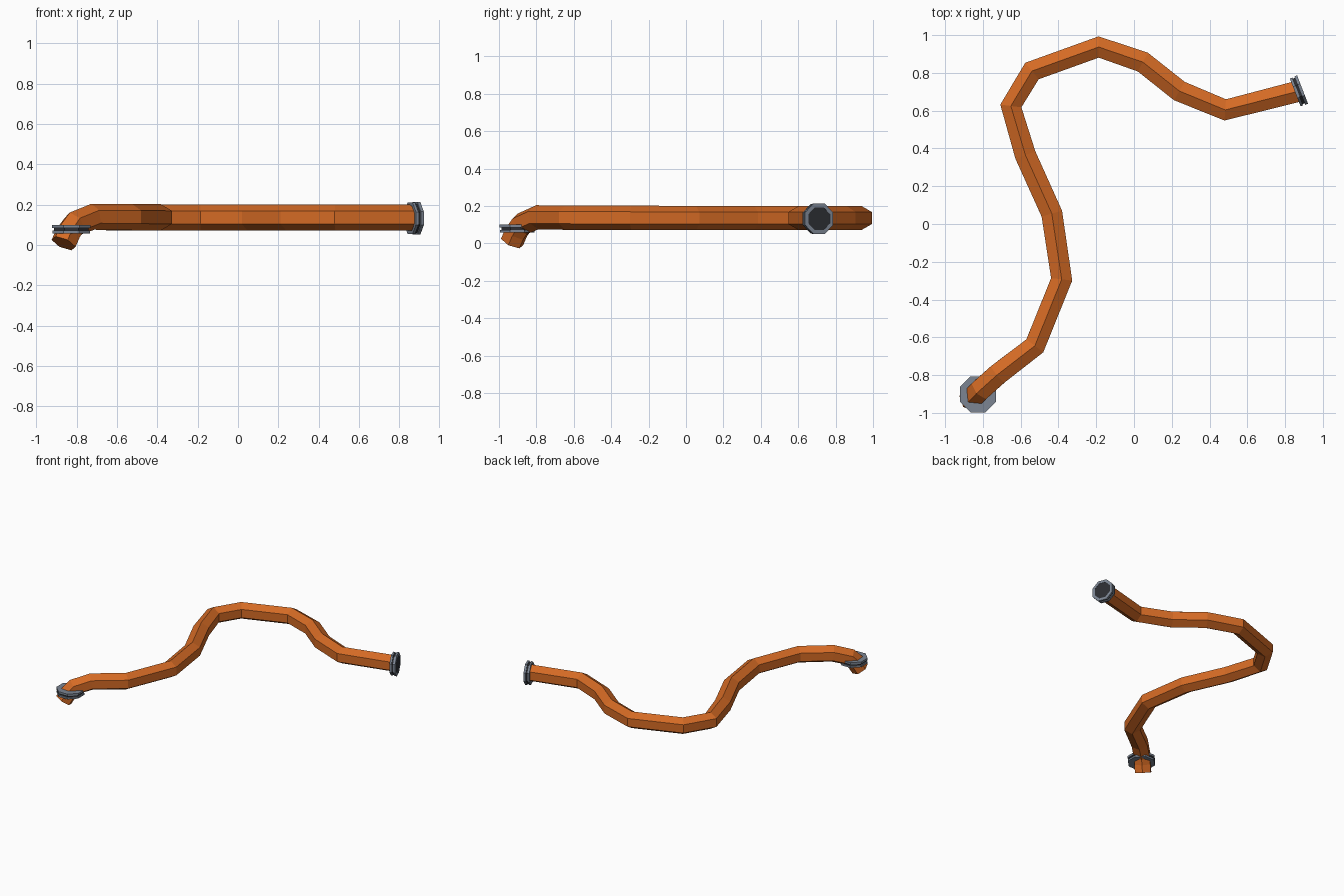
import bpy, bmesh, math
from mathutils import Vector

if "Cube" in bpy.data.objects:
    bpy.data.objects.remove(bpy.data.objects["Cube"])


def material(name, rgb):
    m = bpy.data.materials.new(name)
    m.diffuse_color = (*rgb, 1)
    m.use_nodes = True
    m.node_tree.nodes["Principled BSDF"].inputs["Base Color"].default_value = m.diffuse_color
    return m


ORANGE = material("orange hose", (0.66, 0.145, 0.018))
GREY = material("steel grey", (0.20, 0.235, 0.29))
DARK = material("dark rubber", (0.025, 0.027, 0.032))
UP = Vector((0, 0, 1))


def finish(bm, name, mat):
    bmesh.ops.recalc_face_normals(bm, faces=bm.faces)
    mesh = bpy.data.meshes.new(name)
    bm.to_mesh(mesh)
    bm.free()
    mesh.materials.append(mat)
    ob = bpy.data.objects.new(name, mesh)
    bpy.context.collection.objects.link(ob)
    return ob


def tube(name, path, radius, sides, mat):
    """Flat-faced tube along a path, ridge edge kept on top, mitred bends."""
    pts = [Vector(p) for p in path]
    bm = bmesh.new()
    rings = []
    for i, p in enumerate(pts):
        a = (p - pts[max(i - 1, 0)]).normalized()
        b = (pts[min(i + 1, len(pts) - 1)] - p).normalized()
        t = (a + b).normalized()
        side = t.cross(UP).normalized()
        top = side.cross(t)
        ring = []
        for k in range(sides):
            w = 2 * math.pi * k / sides
            ring.append(bm.verts.new(p + radius * (top * math.cos(w) + side * math.sin(w))))
        rings.append(ring)
    for r, s in zip(rings, rings[1:]):
        for k in range(sides):
            j = (k + 1) % sides
            bm.faces.new((r[k], r[j], s[j], s[k]))
    bm.faces.new(rings[0])
    bm.faces.new(rings[-1])
    return finish(bm, name, mat)


def disc(name, center, axis, radius, thick, mat, inner=0.0, sides=8):
    """Octagonal plate or ring centred on a point, facing along axis."""
    c, n = Vector(center), Vector(axis).normalized()
    ref = UP if abs(n.z) < 0.8 else Vector((0, 1, 0))
    u = n.cross(ref).normalized()
    v = u.cross(n)
    bm = bmesh.new()
    loops = []
    corners = [(radius, -.5), (radius, .5)]
    if inner:
        corners += [(inner, .5), (inner, -.5)]
    for r, h in corners:
        loops.append([bm.verts.new(c + n * h * thick + r * (
            u * math.cos(2 * math.pi * (k + .5) / sides) +
            v * math.sin(2 * math.pi * (k + .5) / sides))) for k in range(sides)])
    pairs = list(zip(loops, loops[1:] + loops[:1])) if inner else [(loops[0], loops[1])]
    for a, b in pairs:
        for k in range(sides):
            j = (k + 1) % sides
            bm.faces.new((a[k], a[j], b[j], b[k]))
    if not inner:
        bm.faces.new(loops[0])
        bm.faces.new(loops[1])
    return finish(bm, name, mat)


# Winding hose, from the bent-down end to the open end
tube("hose", [
    (-0.865, -0.93, 0.008), (-0.842, -0.907, 0.06), (-0.81, -0.875, 0.105),
    (-0.72, -0.795, 0.14), (-0.525, -0.645, 0.138), (-0.383, -0.293, 0.137),
    (-0.435, 0.055, 0.136), (-0.575, 0.365, 0.136), (-0.652, 0.625, 0.136),
    (-0.54, 0.81, 0.136), (-0.187, 0.937, 0.136), (0.047, 0.857, 0.136),
    (0.24, 0.704, 0.136), (0.483, 0.604, 0.136), (0.875, 0.704, 0.136)],
    0.065, 6, ORANGE)

# Couplings: two grey rings with a dark gasket between them
for name, c, axis, r, inner in (
        ("inlet", (-0.826, -0.902, 0.078), (0, 0, 1), 0.103, 0.05),
        ("outlet", (0.872, 0.704, 0.132), (0.93, 0.36, 0), 0.087, 0.066)):
    c, n = Vector(c), Vector(axis).normalized()
    disc(name + "_ring_inner", c - n * 0.013, n, r * 0.98, 0.014, GREY, inner)
    disc(name + "_gasket", c, n, r * 0.9, 0.012, DARK, inner)
    disc(name + "_ring_outer", c + n * 0.014, n, r, 0.016, GREY, inner)

# Dark mouth of the open end
n = Vector((0.93, 0.36, 0)).normalized()
disc("outlet_mouth", Vector((0.872, 0.704, 0.132)) + n * 0.016, n, 0.067, 0.008, DARK)
